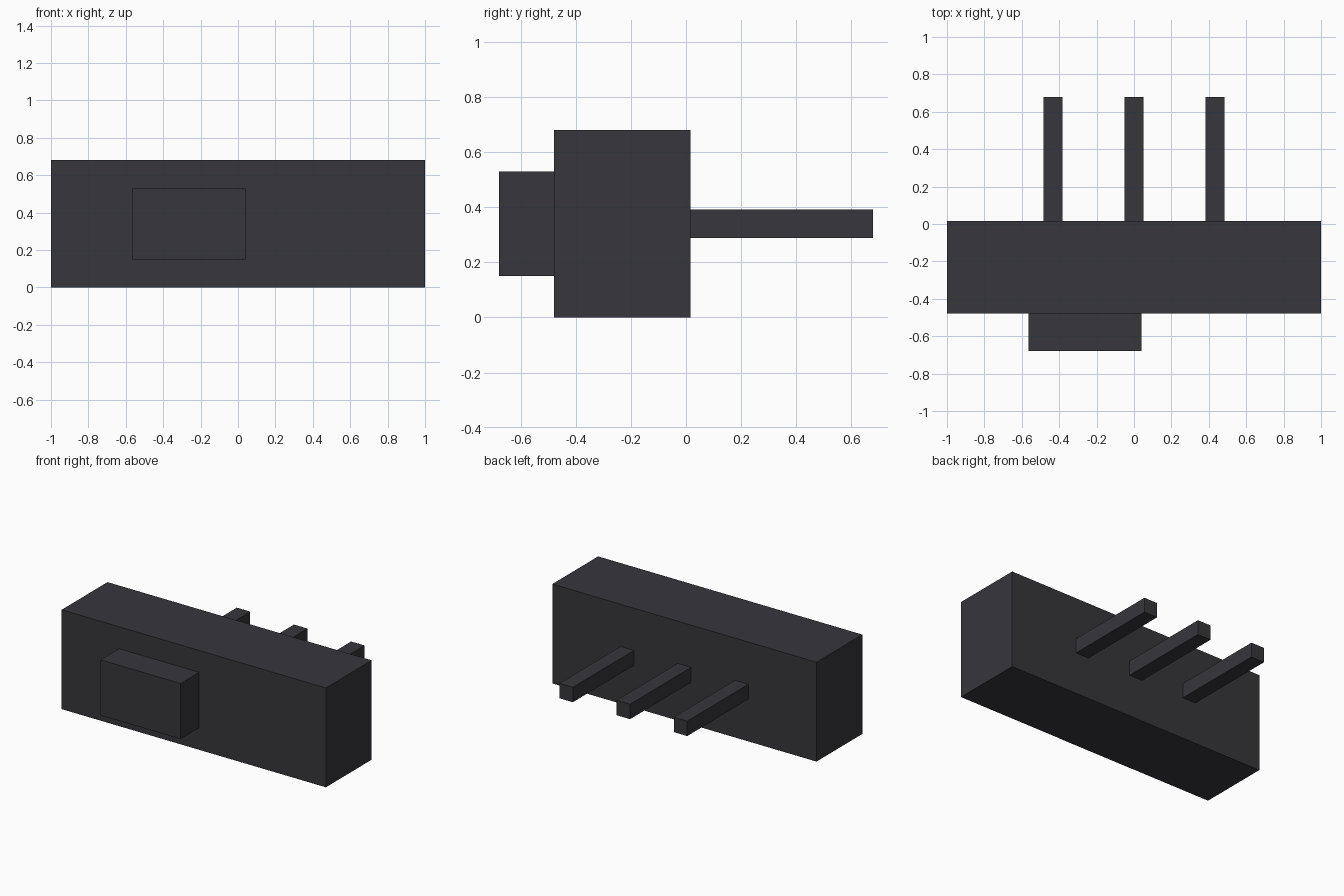
import bpy

cube = bpy.data.objects.get("Cube")
if cube:
    bpy.data.objects.remove(cube, do_unlink=True)

# Single dark plastic colour
COLOUR = (0.038, 0.037, 0.044, 1.0)
plastic = bpy.data.materials.new("dark_plastic")
plastic.use_nodes = True
plastic.diffuse_color = COLOUR
plastic.node_tree.nodes["Principled BSDF"].inputs["Base Color"].default_value = COLOUR


def box(name, low, high):
    """Add a flat-shaded box spanning two opposite corners."""
    centre = [(a + b) / 2 for a, b in zip(low, high)]
    bpy.ops.mesh.primitive_cube_add(size=1, location=centre)
    obj = bpy.context.object
    obj.name = obj.data.name = name
    for v in obj.data.vertices:
        v.co = [c * (b - a) for c, a, b in zip(v.co, low, high)]
    obj.data.materials.append(plastic)
    return obj


FRONT, BACK = -0.478, 0.017   # body faces
END = 0.678                   # reach of knob and pins

# Switch housing
box("body", (-1, FRONT, 0), (1, BACK, 0.68))

# Sliding knob on the front, off to one side
box("slider_knob", (-0.565, -END, 0.15), (0.04, FRONT, 0.53))

# Three square terminal pins on the back
HALF = 0.051
for name, x in (("right_pin", -0.433), ("middle_pin", 0), ("left_pin", 0.433)):
    box(name, (x - HALF, BACK, 0.34 - HALF), (x + HALF, END, 0.34 + HALF))
